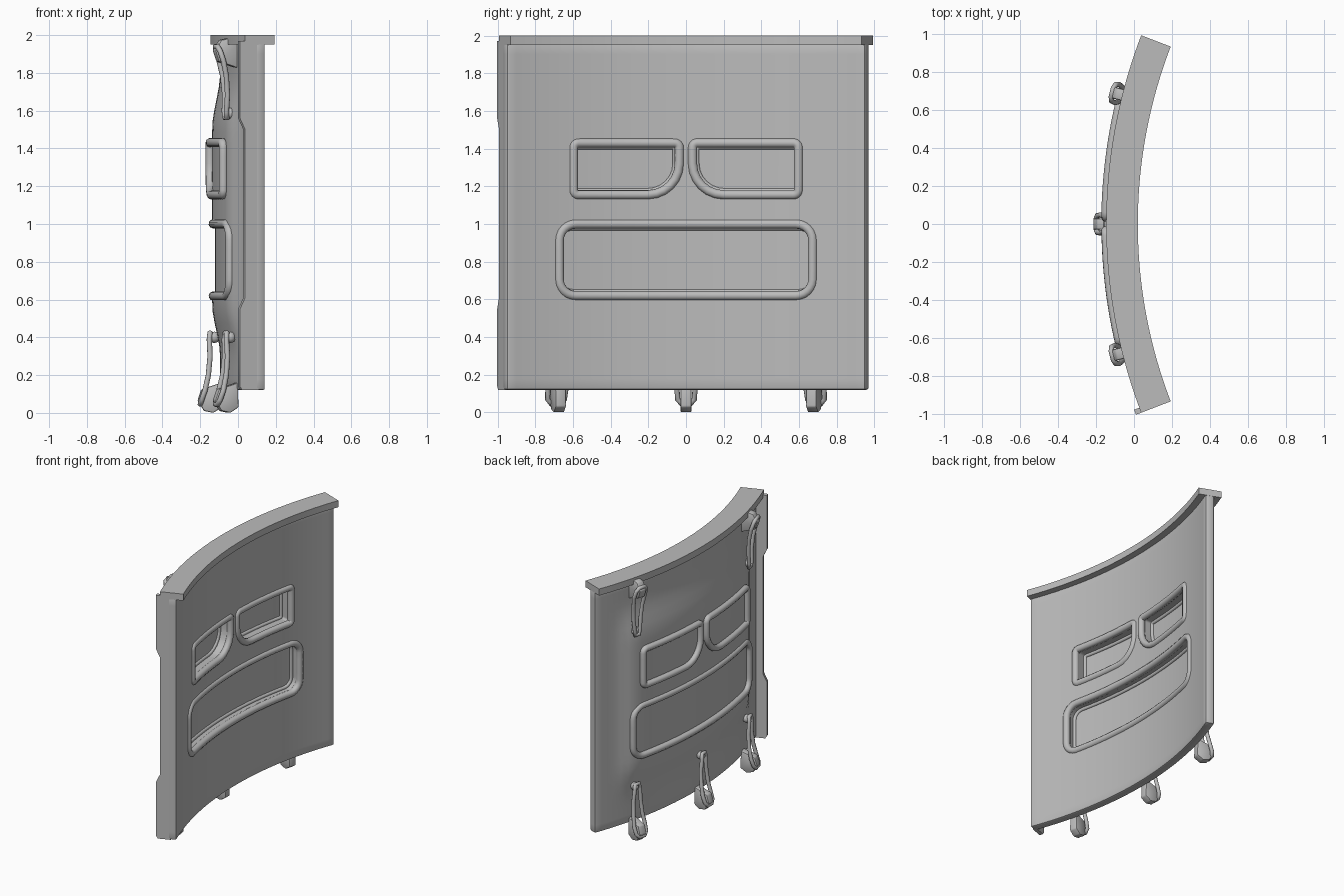
import bpy, bmesh, math
from mathutils import Vector

if "Cube" in bpy.data.objects:
    bpy.data.objects.remove(bpy.data.objects["Cube"])

CENTRE, INNER, OUTER = 2.62, 2.65, 2.715   # bend axis and panel radii

grey = bpy.data.materials.new("plain_grey")
grey.use_nodes = True
grey.diffuse_color = (0.5, 0.5, 0.5, 1)
grey.node_tree.nodes["Principled BSDF"].inputs["Base Color"].default_value = (0.5, 0.5, 0.5, 1)


def bend(y, r, z):
    """Wrap a point around the vertical bend axis."""
    a = math.asin(y / INNER)
    return Vector((CENTRE - r * math.cos(a), r * math.sin(a), z))


def ramp(v, a, b):
    t = min(1, max(0, (v - a) / (b - a)))
    return t * t * (3 - 2 * t)


def bulge(y, z):
    return 0.042 * ramp(z, 0.3, 0.58) * ramp(-z, -1.8, -1.5) * ramp(-abs(y), -0.8, -0.64)


def link(name, data):
    obj = bpy.data.objects.new(name, data)
    bpy.context.collection.objects.link(obj)
    data.materials.append(grey)
    return obj


def smooth(obj, angle=35):
    bpy.ops.object.select_all(action='DESELECT')
    obj.select_set(True)
    bpy.context.view_layer.objects.active = obj
    bpy.ops.object.shade_smooth_by_angle(angle=math.radians(angle))


def solid(name, points, extrude, cuts_y=0.05, cuts_z=0, bevel=0, swell=False):
    """Extrude a flat outline, slice it finely, then wrap it round the axis."""
    bm = bmesh.new()
    face = bm.faces.new([bm.verts.new(p) for p in points])
    moved = bmesh.ops.extrude_face_region(bm, geom=[face])["geom"]
    bmesh.ops.translate(bm, vec=extrude, verts=[g for g in moved if isinstance(g, bmesh.types.BMVert)])
    bmesh.ops.recalc_face_normals(bm, faces=bm.faces)
    if bevel:
        bmesh.ops.bevel(bm, geom=bm.edges[:], offset=bevel, segments=2, profile=0.5, affect='EDGES')
    for axis, step in ((0, cuts_y), (2, cuts_z)):
        if step:
            lo = min(v.co[axis] for v in bm.verts)
            hi = max(v.co[axis] for v in bm.verts)
            n = round((hi - lo) / step)
            for i in range(1, n):
                at, normal = Vector(), Vector()
                at[axis], normal[axis] = lo + (hi - lo) * i / n, 1
                bmesh.ops.bisect_plane(bm, geom=bm.verts[:] + bm.edges[:] + bm.faces[:],
                                       plane_co=at, plane_no=normal, dist=1e-5)
    for v in bm.verts:
        y, r, z = v.co
        if swell and r > OUTER - 0.01:
            r += bulge(y, z)
        v.co = bend(y, r, z)
    mesh = bpy.data.meshes.new(name)
    bm.to_mesh(mesh)
    bm.free()
    obj = link(name, mesh)
    smooth(obj)
    return obj


def box(name, y, r, z, **kw):
    pts = [(y[0], r[0], z[0]), (y[1], r[0], z[0]), (y[1], r[0], z[1]), (y[0], r[0], z[1])]
    return solid(name, pts, (0, r[1] - r[0], 0), **kw)


def tube(name, points, radius):
    """Closed round bar through wrapped points."""
    curve = bpy.data.curves.new(name, 'CURVE')
    curve.dimensions = '3D'
    curve.bevel_depth, curve.bevel_resolution = radius, 3
    spline = curve.splines.new('POLY')
    spline.points.add(len(points) - 1)
    for p, co in zip(spline.points, points):
        p.co = (*bend(*co), 1)
    spline.use_cyclic_u = True
    return link(name, curve)


def outline(rect, radii, inset):
    """Rounded rectangle in y and z, with sides split for bending."""
    y0, y1, z0, z1 = rect
    y0, y1, z0, z1 = y0 + inset, y1 - inset, z0 + inset, z1 - inset
    corners = ((y0, z0, 1, 1), (y1, z0, -1, 1), (y1, z1, -1, -1), (y0, z1, 1, -1))
    pts = []
    for k, ((y, z, sy, sz), rad) in enumerate(zip(corners, radii)):
        rad = max(rad - inset, 0.015)
        for i in range(7):
            a = math.radians(180 + 90 * k + 15 * i)
            pts.append((y + sy * rad + rad * math.cos(a), z + sz * rad + rad * math.sin(a)))
    out = []
    for (ya, za), (yb, zb) in zip(pts, pts[1:] + pts[:1]):
        n = max(1, round(math.hypot(yb - ya, zb - za) / 0.05))
        out += [(ya + (yb - ya) * i / n, za + (zb - za) * i / n) for i in range(n)]
    return out


# Curved panel with a slightly swollen outer face
panel = box("curved_panel", (-0.95, 0.95), (INNER, OUTER), (0.12, 1.96),
            cuts_z=0.06, bevel=0.012, swell=True)

# Recessed pockets: hole, floor, inner lip, floor bead and outer frame
pockets = [
    ("upper_right_pocket", (-0.62, -0.01, 1.13, 1.455), (0.05, 0.19, 0.05, 0.05), 2.768),
    ("upper_left_pocket", (0.01, 0.62, 1.13, 1.455), (0.19, 0.05, 0.05, 0.05), 2.768),
    ("lower_pocket", (-0.695, 0.695, 0.595, 1.025), (0.11,) * 4, 2.752),
]
for name, rect, radii, frame_r in pockets:
    hole = [(y, 2.5, z) for y, z in outline(rect, radii, 0.04)]
    cutter = solid(name + "_cutter", hole, (0, 0.5, 0))
    mod = panel.modifiers.new(name, 'BOOLEAN')
    mod.operation, mod.solver, mod.object = 'DIFFERENCE', 'EXACT', cutter
    cutter.hide_render = True
    floor_r = frame_r - 0.028
    solid(name + "_floor", [(y, floor_r, z) for y, z in outline(rect, radii, 0.03)], (0, 0.018, 0))
    tube(name + "_lip", [(y, INNER + 0.008, z) for y, z in outline(rect, radii, 0.025)], 0.025)
    tube(name + "_bead", [(y, floor_r, z) for y, z in outline(rect, radii, 0.045)], 0.014)
    tube(name + "_frame", [(y, frame_r, z) for y, z in outline(rect, radii, 0.024)], 0.024)

# Apply the cuts, then drop the cutters
bpy.context.view_layer.update()
cut = bpy.data.meshes.new_from_object(panel.evaluated_get(bpy.context.evaluated_depsgraph_get()))
for mod in list(panel.modifiers):
    bpy.data.objects.remove(mod.object)
panel.modifiers.clear()
panel.data = cut
smooth(panel)

# Top rail
box("top_rail", (-0.95, 0.95), (2.6, 2.766), (1.95, 2.0))

# Side flange with wide tabs at both ends
profile = [(2.69, 0.12), (2.782, 0.12), (2.795, 0.14), (2.795, 0.55), (2.766, 0.61),
           (2.766, 1.5), (2.795, 1.56), (2.795, 1.97), (2.69, 1.97)]
solid("side_flange", [(-0.95, r, z) for r, z in profile], (0.025, 0, 0), cuts_y=0)

# Hanging clips: block, wire loop and knob; upper ones are flipped
block = [(2.71, 0.16), (2.705, 0.03), (2.75, 0.0), (2.80, 0.01), (2.835, 0.065), (2.815, 0.125)]
half_loop = [(0.016, 2.768, 0.425), (0.022, 2.772, 0.39), (0.03, 2.768, 0.3), (0.037, 2.777, 0.2),
             (0.045, 2.795, 0.12), (0.042, 2.812, 0.07), (0.022, 2.82, 0.045)]
loop = half_loop + [(-t, r, z) for t, r, z in reversed(half_loop)]


def clip(name, y, flip):
    def height(z):
        return 1.985 - z if flip else z
    solid(name + "_block", [(y - 0.028, r, height(z)) for r, z in block], (0.056, 0, 0),
          cuts_y=0, bevel=0.008)
    tube(name + "_loop", [(y + t, r, height(z)) for t, r, z in loop], 0.014)
    bpy.ops.mesh.primitive_uv_sphere_add(segments=16, ring_count=8, radius=0.03,
                                         location=bend(y, 2.745, height(0.4)))
    knob = bpy.context.object
    knob.name = name + "_knob"
    knob.data.materials.append(grey)
    smooth(knob, 60)


for label, y in (("right", -0.65), ("middle", 0), ("left", 0.65)):
    clip("lower_" + label + "_clip", y, False)
    if y:
        clip("upper_" + label + "_clip", y, True)
